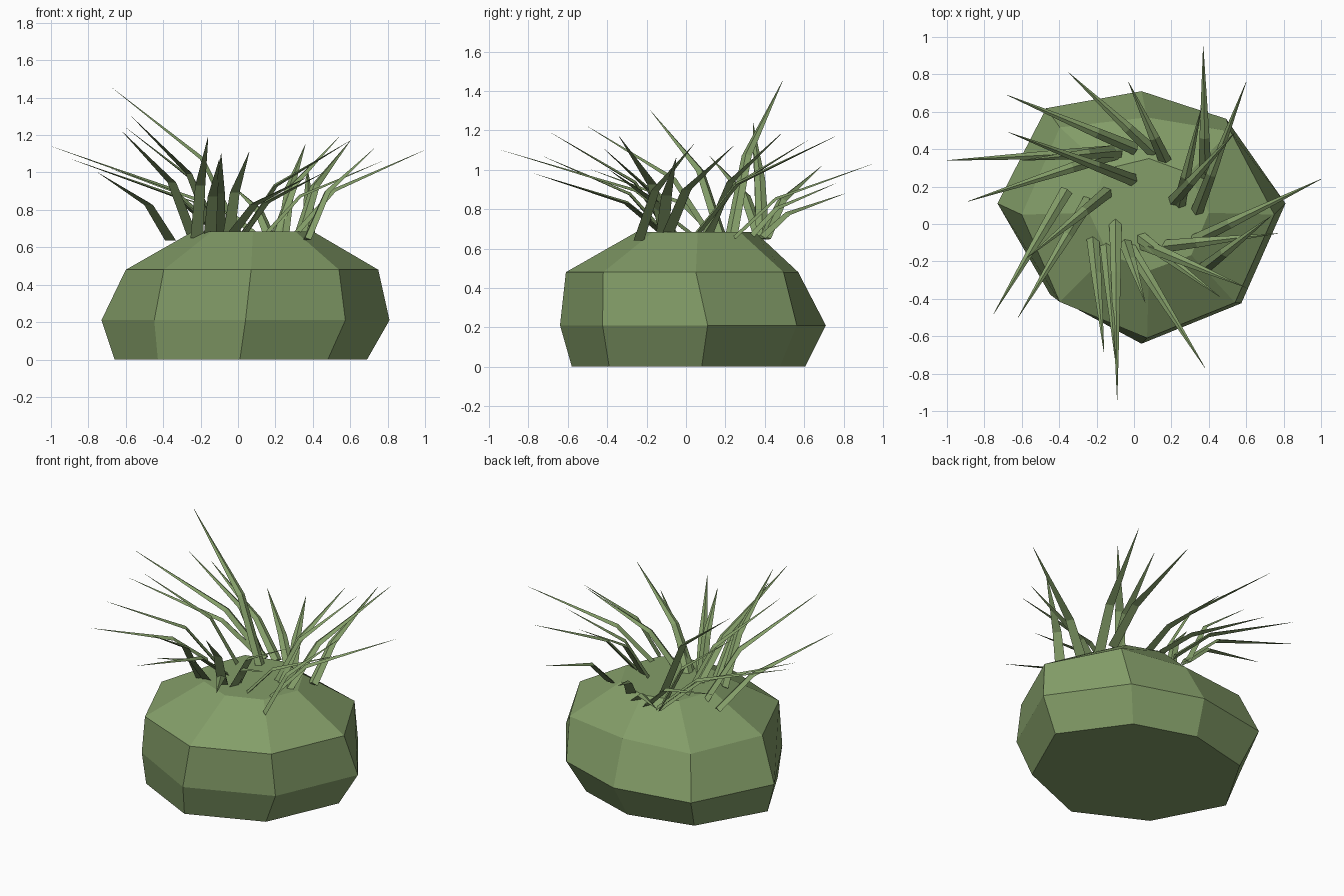
import bpy, bmesh
from math import sin, cos, radians
from mathutils import Vector

if "Cube" in bpy.data.objects:
    bpy.data.objects.remove(bpy.data.objects["Cube"])

green = bpy.data.materials.new("plant_green")
green.diffuse_color = (0.23, 0.34, 0.14, 1)
green.use_nodes = True
green.node_tree.nodes["Principled BSDF"].inputs["Base Color"].default_value = green.diffuse_color


def finish(name, bm):
    bmesh.ops.recalc_face_normals(bm, faces=bm.faces)
    mesh = bpy.data.meshes.new(name)
    bm.to_mesh(mesh)
    bm.free()
    mesh.materials.append(green)
    obj = bpy.data.objects.new(name, mesh)
    bpy.context.collection.objects.link(obj)


def loft(bm, rings):
    """Join rings of equal point count and cap the two ends."""
    loops = [[bm.verts.new(p) for p in r] for r in rings]
    n = len(loops[0])
    for a, b in zip(loops, loops[1:]):
        for i in range(n):
            j = (i + 1) % n
            bm.faces.new((a[i], a[j], b[j], b[i]))
    bm.faces.new(loops[0][::-1])
    bm.faces.new(loops[-1])


# Bulb: uneven octagons, radii listed counter-clockwise from the front
levels = [
    (0.00, 0.01, 0.08, (.66, .665, .68, .56, .525, .60, .67, .62)),
    (0.21, 0.04, 0.11, (.75, .755, .77, .64, .60, .72, .77, .69)),
    (0.48, 0.07, 0.05, (.66, .665, .68, .63, .52, .66, .67, .66)),
    (0.685, 0.08, 0.06, (.31, .32, .32, .30, .29, .33, .32, .31)),
]
bm = bmesh.new()
loft(bm, [[(cx + r * cos(radians(45 * i - 90)), cy + r * sin(radians(45 * i - 90)), z)
           for i, r in enumerate(radii)] for z, cx, cy, radii in levels])
finish("bulb", bm)

# Leaves: base x, y and tip x, y, z
leaves = [
    (.38, .25, .37, .95, 1.03), (.33, .05, .60, .76, 1.17), (.24, .09, .36, .62, 1.15),
    (.20, .11, .54, .49, 1.19), (.17, .33, -.03, .76, .93), (.11, .38, -.35, .81, .88),
    (.01, .40, -.68, .69, 1.02), (.01, .23, -.67, .49, 1.45), (-.07, .39, -1.0, .34, 1.14),
    (-.09, .38, -.89, .12, 1.07), (-.09, .39, -.60, .34, 1.24), (-.36, .18, -.75, -.48, 1.0),
    (-.24, .13, -.62, -.50, 1.22), (-.13, .18, -.57, -.18, 1.30), (-.22, -.08, -.16, -.69, 1.19),
    (-.10, .03, -.09, -.94, 1.10), (-.15, -.10, -.10, -.73, 1.07), (-.04, -.10, .38, -.77, .98),
    (-.05, -.09, .06, -.42, 1.11), (.02, -.06, .46, -.39, 1.0), (.03, -.10, .60, -.34, 1.17),
    (.15, -.12, .77, -.05, 1.06), (.30, -.10, 1.0, .24, 1.12), (.37, -.24, .73, .04, 1.13),
]
up = Vector((0, 0, 1))
for k, (bx, by, tx, ty, tz) in enumerate(leaves):
    outer = Vector((bx - .08, by - .06)).length
    base = Vector((bx, by, .66 - .12 * max(0, outer - .25)))
    tip = Vector((tx, ty, tz))
    mid = base.lerp(tip, .30)
    mid.z = base.z + .52 * (tz - base.z)
    side = (tip - base).cross(up).normalized()
    lift = side.cross(tip - base).normalized()
    bm = bmesh.new()
    # triangular section, tapering to a point after one bend
    loft(bm, [[p - side * w, p + side * w, p + lift * w * .55]
              for p, w in ((base, .034), (mid, .027), (tip, .001))])
    finish(f"leaf_{k + 1}", bm)
